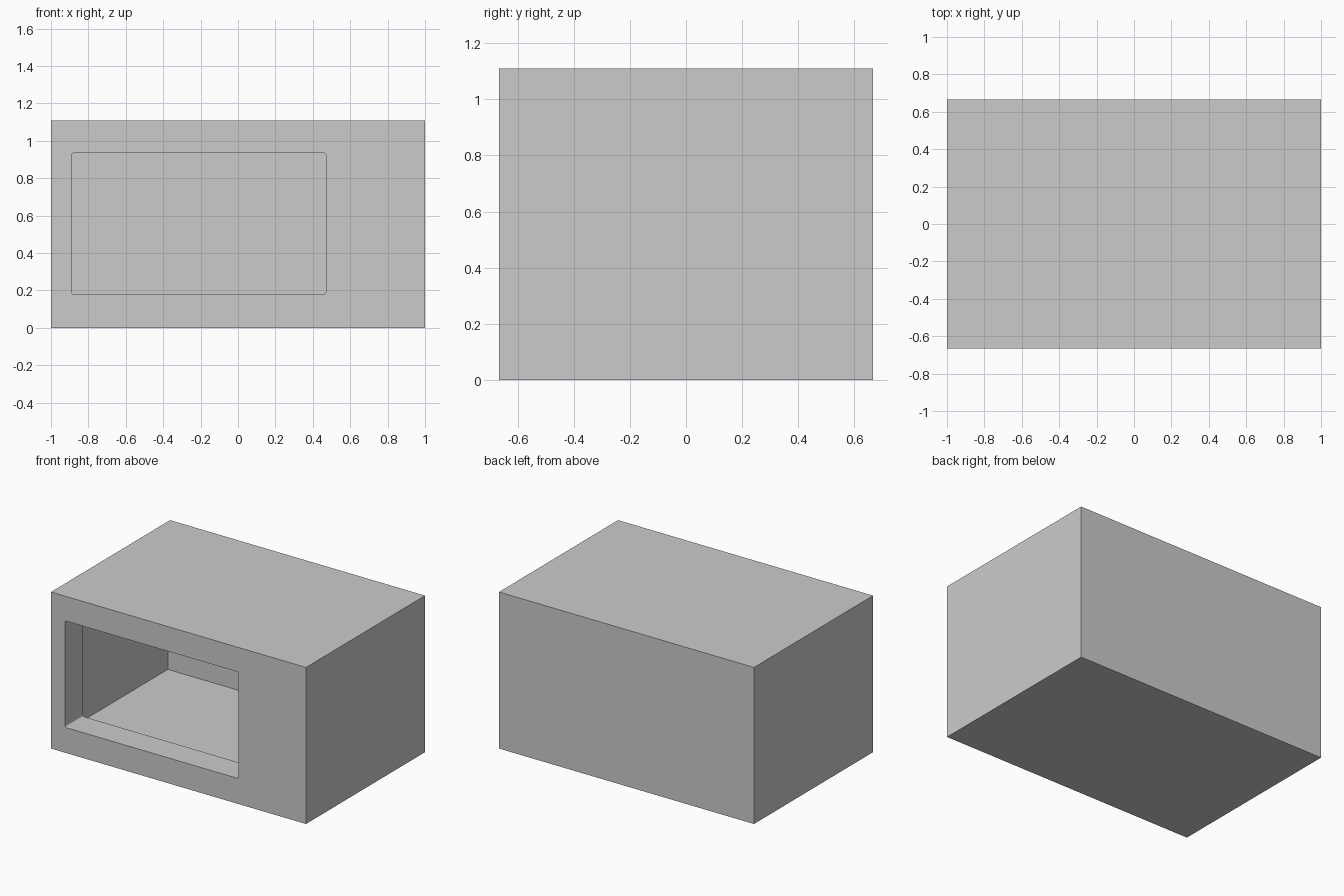
import bpy

if "Cube" in bpy.data.objects:
    bpy.data.objects.remove(bpy.data.objects["Cube"])

W, D, H = 2.0, 1.333, 1.11
FRONT, BACK = -D / 2, D / 2
SEAM_Y = -0.465      # back of the door and control panel
SEAM_X = 0.645       # split between door and control panel


def box(name, lo, hi):
    size = [b - a for a, b in zip(lo, hi)]
    mid = [(a + b) / 2 for a, b in zip(lo, hi)]
    bpy.ops.mesh.primitive_cube_add(size=1, location=mid)
    ob = bpy.context.object
    ob.name = name
    ob.scale = size
    bpy.ops.object.transform_apply(location=False, rotation=False, scale=True)
    return ob


def bevel_depth_edges(ob, width):
    # round only the edges that run front to back
    weights = ob.data.attributes.new("bevel_weight_edge", 'FLOAT', 'EDGE')
    for e in ob.data.edges:
        a, b = (ob.data.vertices[i].co for i in e.vertices)
        weights.data[e.index].value = 1.0 if abs(a.y - b.y) > 1e-4 else 0.0
    mod = ob.modifiers.new("round", 'BEVEL')
    mod.limit_method = 'WEIGHT'
    mod.width = width
    mod.segments = 3


def cut(target, cutter):
    mod = target.modifiers.new("cut", 'BOOLEAN')
    mod.operation = 'DIFFERENCE'
    mod.solver = 'EXACT'
    mod.object = cutter
    bpy.context.view_layer.objects.active = target
    bpy.ops.object.modifier_apply(modifier=mod.name)
    bpy.data.objects.remove(cutter)


# oven body with its cooking cavity
body = box("oven_body", (-W / 2, SEAM_Y, 0), (W / 2, BACK, H))
cavity = box("cavity_cutter", (-0.94, SEAM_Y - 0.1, 0.11), (0.56, 0.556, 1.0))
cut(body, cavity)

# door frame with the window opening
door = box("door_frame", (-W / 2, FRONT, 0), (SEAM_X, SEAM_Y, H))
window = box("window_cutter", (-0.89, FRONT - 0.1, 0.18), (0.47, SEAM_Y + 0.1, 0.935))
bevel_depth_edges(window, 0.012)
cut(door, window)

# control panel beside the door
box("control_panel", (SEAM_X, FRONT, 0), (W / 2, SEAM_Y, H))
